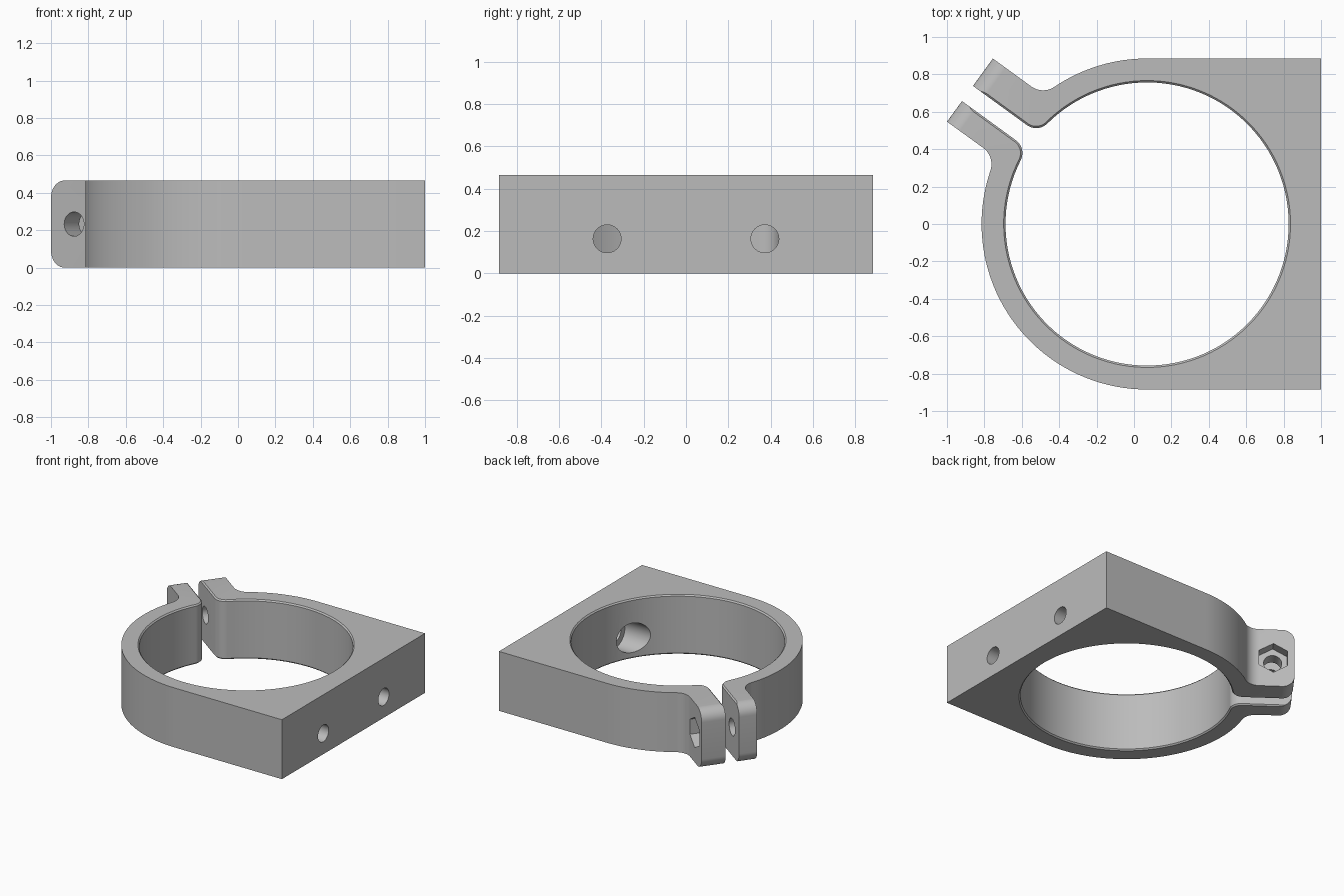
import bpy, bmesh
from math import sin, cos, asin, radians, degrees
from mathutils import Vector

cube = bpy.data.objects.get("Cube")
if cube:
    bpy.data.objects.remove(cube, do_unlink=True)

H = 0.465                  # height
CX = 0.07                  # ring centre in x
RO, RI = 0.885, 0.757      # outer and bore radius
T = 144                    # direction of the clamp gap
GAP, THICK, THIN = 0.05, 0.231, 0.186   # ear faces measured from the gap centre
END = 1.187                # ear tip distance
EAR_ROUND = 0.09
CENTRE = Vector((CX, 0, 0))
X, Y, Z = Vector((1, 0, 0)), Vector((0, 1, 0)), Vector((0, 0, 1))
U = Vector((cos(radians(T)), sin(radians(T)), 0))
V = Vector((-U.y, U.x, 0)) * -1

grey = bpy.data.materials.new("grey")
grey.use_nodes = True
grey.diffuse_color = (0.5, 0.5, 0.5, 1)
grey.node_tree.nodes["Principled BSDF"].inputs["Base Color"].default_value = (0.5, 0.5, 0.5, 1)


def polar(r, a):
    return Vector((r * cos(radians(a)), r * sin(radians(a))))


def arc(centre, r, a0, a1, n):
    return [centre + polar(r, a0 + (a1 - a0) * i / n) for i in range(n + 1)]


def loft(name, layers):
    """Closed solid through equal-length rings of points."""
    bm = bmesh.new()
    rings = [[bm.verts.new(p) for p in layer] for layer in layers]
    n = len(rings[0])
    for a, b in zip(rings, rings[1:]):
        for i in range(n):
            j = (i + 1) % n
            bm.faces.new((a[i], a[j], b[j], b[i]))
    bm.faces.new(rings[0][::-1])
    bm.faces.new(rings[-1])
    bmesh.ops.recalc_face_normals(bm, faces=bm.faces)
    mesh = bpy.data.meshes.new(name)
    bm.to_mesh(mesh)
    bm.free()
    mesh.materials.append(grey)
    ob = bpy.data.objects.new(name, mesh)
    bpy.context.collection.objects.link(ob)
    return ob


def prism(name, pts, origin, a, b, axis, start, stop):
    return loft(name, [[origin + a * p.x + b * p.y + axis * d for p in pts]
                       for d in (start, stop)])


def outline(c):
    """Clamp outline, with the inner edge widened by c."""
    zero = Vector((0, 0))
    tip = lambda v: Vector((U.x, U.y)) * (END + 0.1) + Vector((V.x, V.y)) * v
    fo, fi = 0.107, 0.085 - c            # outer and inner fillets
    ri, gap = RI + c, GAP + c
    turn = lambda v, r, f: degrees(asin((v + f) / (r + f)))
    a1, a2 = T - turn(THICK, RO, fo), T + turn(THIN, RO, fo)
    b = turn(gap, ri, fi)
    b1, b2 = T - b, T + b
    pts = [Vector((1 - CX, -RO)), Vector((1 - CX, RO))]
    pts += arc(zero, RO, 90, a1, 16)
    pts += arc(polar(RO + fo, a1), fo, a1 + 180, T + 90, 10)[1:]
    pts += [tip(THICK), tip(gap)]
    pts += arc(polar(ri + fi, b1), fi, T + 90, b1 + 180, 12)
    pts += arc(zero, ri, b1, b2 - 360, 112)[1:]
    pts += arc(polar(ri + fi, b2), fi, b2 + 180, T + 270, 12)[1:]
    pts += [tip(-gap), tip(-THIN)]
    pts += arc(polar(RO + fo, a2), fo, T + 270, a2 + 180, 10)
    pts += arc(zero, RO, a2, 270, 40)[1:]
    return pts


# Clamp body with a small chamfer along the bore and gap
EDGE = 0.01
clamp = loft("clamp_body", [[CENTRE + Vector((p.x, p.y, z)) for p in outline(c)]
                            for z, c in ((0, EDGE), (EDGE, 0), (H - EDGE, 0), (H, EDGE))])

# Rounded trim of both ear tips
r = EAR_ROUND
m = 0.0005
trim = [Vector((END - r, -0.2))]
trim += arc(Vector((END - r, r - m)), r, -90, 0, 10)
trim += arc(Vector((END - r, H - r + m)), r, 0, 90, 10)
trim += [Vector((END - r, H + 0.2)), Vector((1.6, H + 0.2)), Vector((1.6, -0.2))]
cutters = [prism("ear_trim", trim, CENTRE, U, Z, V, -0.6, 0.6)]


def circle(radius, n=40, first=0):
    return [polar(radius, first + 360 * i / n) for i in range(n)]


# Clamp bolt hole and hexagonal nut pocket
bolt = CENTRE + U * 1.035 + Z * (H / 2)
cutters.append(prism("bolt_hole", circle(0.065), bolt, U, Z, V, -0.4, 0.4))
cutters.append(prism("nut_pocket", circle(0.118, 6, 90), bolt, U, Z, V, THICK - 0.08, 0.4))

# Mounting holes, counterbored from the bore
for y in (-0.373, 0.373):
    at = Vector((0, y, 0.163))
    cutters.append(prism("mount_hole", circle(0.066), at, Y, Z, X, 0.5, 1.2))
    cutters.append(prism("counterbore", circle(0.115), at, Y, Z, X, 0.45, 0.87))

bpy.ops.object.select_all(action='DESELECT')
bpy.context.view_layer.objects.active = clamp
clamp.select_set(True)
for cutter in cutters:
    cutter.hide_render = True
    mod = clamp.modifiers.new(cutter.name, 'BOOLEAN')
    mod.operation = 'DIFFERENCE'
    mod.solver = 'EXACT'
    mod.object = cutter
    bpy.ops.object.modifier_apply(modifier=mod.name)
    bpy.data.objects.remove(cutter, do_unlink=True)

bpy.ops.object.shade_smooth_by_angle(angle=radians(30))
